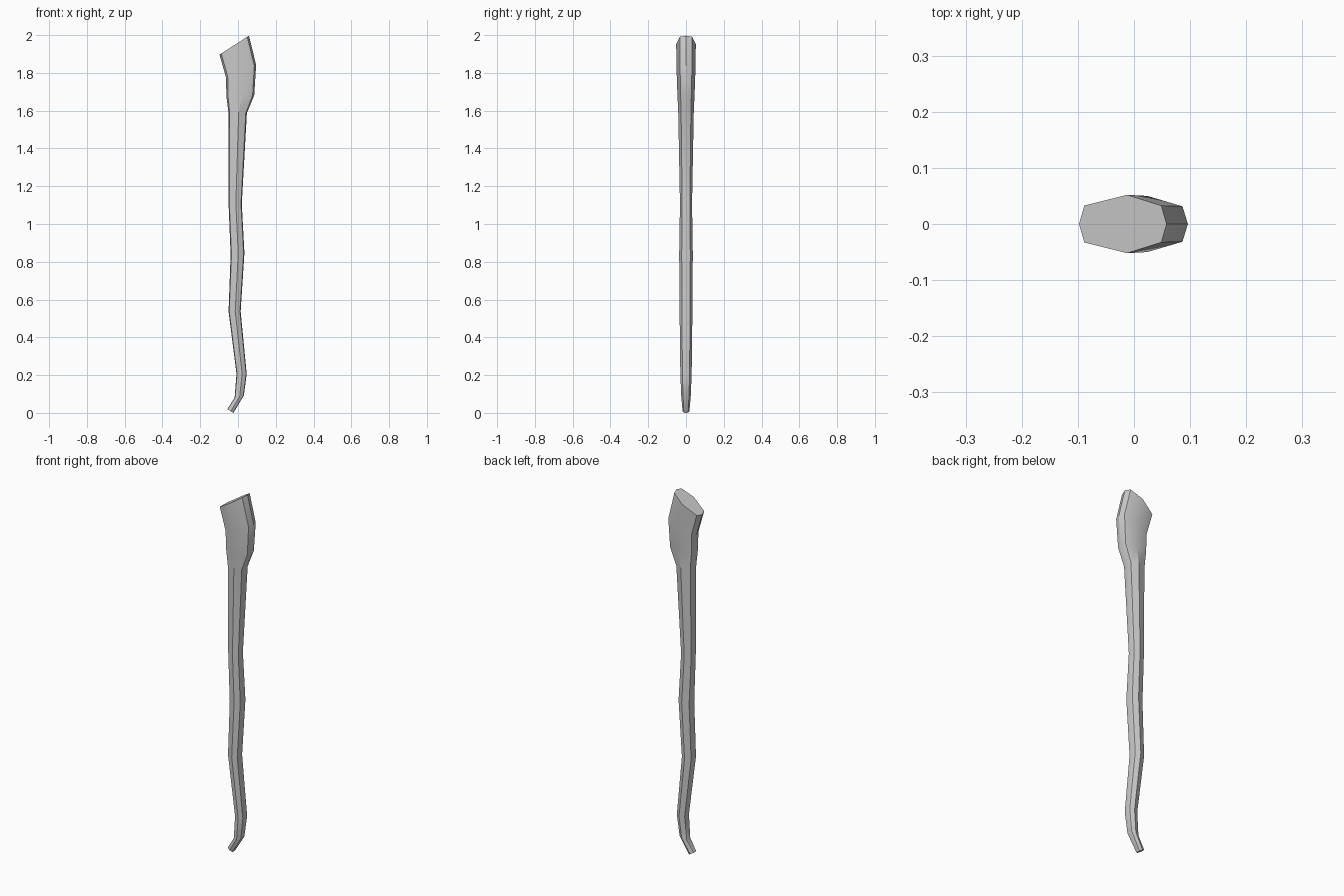
import bpy, bmesh, math
from mathutils import Vector

if "Cube" in bpy.data.objects:
    bpy.data.objects.remove(bpy.data.objects["Cube"])

# Stations along the handle: left x, left z, right x, right z, half thickness
STATIONS = [
    (-0.057, 0.022, -0.024, 0.003, 0.018),
    (-0.018, 0.083, 0.031, 0.095, 0.025),
    (-0.008, 0.210, 0.046, 0.210, 0.030),
    (-0.050, 0.540, 0.014, 0.540, 0.034),
    (-0.039, 0.840, 0.034, 0.850, 0.036),
    (-0.050, 1.110, 0.020, 1.110, 0.032),
    (-0.050, 1.590, 0.047, 1.590, 0.041),
    (-0.061, 1.675, 0.086, 1.685, 0.045),
    (-0.064, 1.780, 0.096, 1.845, 0.050),
    (-0.098, 1.900, 0.058, 2.000, 0.052),
]
# Eight-sided section: fraction across the width, fraction of half thickness
SECTION = [(0, 0), (0.06, -0.63), (0.55, -1), (0.94, -0.63),
           (1, 0), (0.94, 0.63), (0.55, 1), (0.06, 0.63)]

# Curved wooden handle: loft the sections and cap both ends
bm = bmesh.new()
rings = []
for lx, lz, rx, rz, half in STATIONS:
    left, right = Vector((lx, 0, lz)), Vector((rx, 0, rz))
    rings.append([bm.verts.new(left.lerp(right, u) + Vector((0, v * half, 0)))
                  for u, v in SECTION])
n = len(SECTION)
for low, high in zip(rings, rings[1:]):
    for i in range(n):
        j = (i + 1) % n
        bm.faces.new((low[i], low[j], high[j], high[i]))
bm.faces.new(rings[0][::-1])
bm.faces.new(rings[-1])
bmesh.ops.translate(bm, verts=bm.verts, vec=(0, 0, -min(v.co.z for v in bm.verts)))
bmesh.ops.recalc_face_normals(bm, faces=bm.faces)

mesh = bpy.data.meshes.new("handle")
bm.to_mesh(mesh)
bm.free()
handle = bpy.data.objects.new("handle", mesh)
bpy.context.collection.objects.link(handle)
bpy.context.view_layer.objects.active = handle
handle.select_set(True)
bpy.ops.object.shade_smooth_by_angle(angle=math.radians(32))
